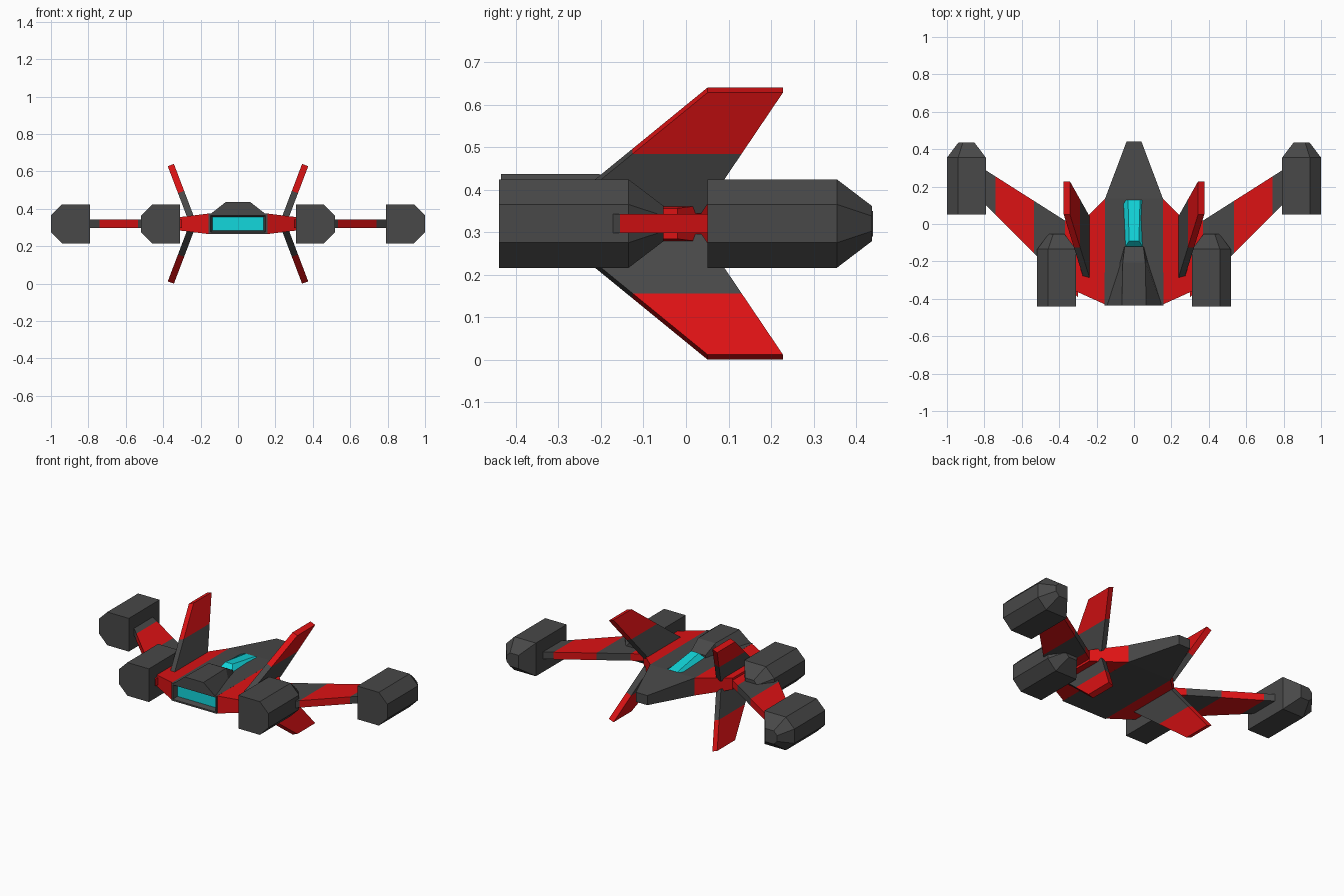
import bpy, bmesh

if "Cube" in bpy.data.objects:
    bpy.data.objects.remove(bpy.data.objects["Cube"])

ZC = 0.32  # height of the symmetry plane


def material(name, color):
    m = bpy.data.materials.new(name)
    m.diffuse_color = (*color, 1)
    m.use_nodes = True
    m.node_tree.nodes["Principled BSDF"].inputs["Base Color"].default_value = m.diffuse_color
    return m


GREY = material("dark_grey", (0.065, 0.065, 0.065))
RED = material("red", (0.72, 0.006, 0.007))
CYAN = material("cyan", (0.006, 0.68, 0.72))


def loft(name, rings, mats, mirror=""):
    """Skin equal-length rings of points, cap the ends, mirror on given axes."""
    bm = bmesh.new()
    vs = [[bm.verts.new(p) for p in r] for r in rings]
    n = len(rings[0])
    for a, b in zip(vs, vs[1:]):
        for i in range(n):
            j = (i + 1) % n
            bm.faces.new((a[i], a[j], b[j], b[i]))
    bm.faces.new(vs[0])
    bm.faces.new(vs[-1])
    bmesh.ops.recalc_face_normals(bm, faces=bm.faces)
    me = bpy.data.meshes.new(name)
    bm.to_mesh(me)
    bm.free()
    for m in mats:
        me.materials.append(m)
    ob = bpy.data.objects.new(name, me)
    ob.location.z = ZC
    bpy.context.collection.objects.link(ob)
    if mirror:
        mod = ob.modifiers.new("mirror", "MIRROR")
        mod.use_axis = [a in mirror for a in "XYZ"]
        mod.use_mirror_merge = False
    return ob


def rect_y(y, w, z0, z1, wt=None):
    """Trapezoid ring across the ship at depth y."""
    wt = w if wt is None else wt
    return [(-w, y, z0), (w, y, z0), (wt, y, z1), (-wt, y, z1)]


# Central hull with pointed nose
hull = loft("hull", [rect_y(-0.435, 0.157, -0.055, 0.055),
                     rect_y(0.135, 0.155, -0.055, 0.055),
                     rect_y(0.44, 0.04, -0.03, 0.03)], [GREY, CYAN])

# Recessed glowing panel in the front face
bm = bmesh.new()
bm.from_mesh(hull.data)
bm.faces.ensure_lookup_table()
face = min(bm.faces, key=lambda f: f.calc_center_median().y)
bmesh.ops.inset_region(bm, faces=[face], thickness=0.014)
bmesh.ops.inset_region(bm, faces=[face], thickness=0.014, depth=-0.03)
face.material_index = 1
bm.to_mesh(hull.data)
bm.free()

# Red hull sides
loft("hull_side", [
    [(x, f, -h), (x, r, -h), (x, r, h), (x, f, h)]
    for x, f, r, h in ((0.155, -0.43, 0.135, 0.055), (0.31, -0.36, -0.02, 0.036))
], [RED], "X")

# Raised hump behind the canopy
loft("hump", [rect_y(-0.435, 0.15, 0.05, 0.117, 0.065),
              rect_y(-0.205, 0.075, 0.05, 0.117, 0.06),
              rect_y(-0.12, 0.052, 0.05, 0.07, 0.05)], [GREY])

# Canopy
loft("canopy", [
    [(-wf, f, z), (wf, f, z), (wr, r, zr), (-wr, r, zr)]
    for wf, f, z, wr, r, zr in ((0.048, -0.125, 0.05, 0.06, 0.135, 0.05),
                                (0.026, -0.09, 0.09, 0.032, 0.125, 0.058))
], [CYAN])

# Striped swept wings
def wing_ring(x):
    f, r, h = x - 0.69, 0.635 * x - 0.216, 0.022
    return [(x, f, -h), (x, r, -h), (x, r, h), (x, f, h)]


stripes = (0.30, 0.37, 0.535, 0.74, 0.81)
for i, (a, b) in enumerate(zip(stripes, stripes[1:])):
    loft(f"wing_stripe_{i + 1}", [wing_ring(a), wing_ring(b)],
         [GREY if i % 2 else RED], "X")


# Slanted fins, upper and lower
def fin_ring(h):
    d = h - 0.04
    x, f, r = 0.255 + 0.38 * d, -0.285 + 1.225 * d, 0.043 + 0.675 * d
    tx, tz = 0.0165, 0.006
    return [(x - tx, f, h + tz), (x + tx, f, h - tz),
            (x + tx, r, h - tz), (x - tx, r, h + tz)]


loft("fin_base", [fin_ring(0.03), fin_ring(0.17)], [GREY], "XZ")
loft("fin_tip", [fin_ring(0.17), fin_ring(0.314)], [RED], "XZ")


# Engine pods, chamfered on the outer side
def pod(name, x0, y0, y1, y2):
    profile = [(-0.104, -0.104), (-0.104, 0.104), (0.045, 0.104),
               (0.104, 0.045), (0.104, -0.045), (0.045, -0.104)]
    loft(name, [[(x0 + px * s, y, pz * s) for px, pz in profile]
                for y, s in ((y0, 1), (y1, 1), (y2, 0.4))], [GREY], "X")


pod("inner_pod", 0.414, -0.44, -0.135, -0.053)
pod("outer_pod", 0.896, 0.05, 0.355, 0.437)
